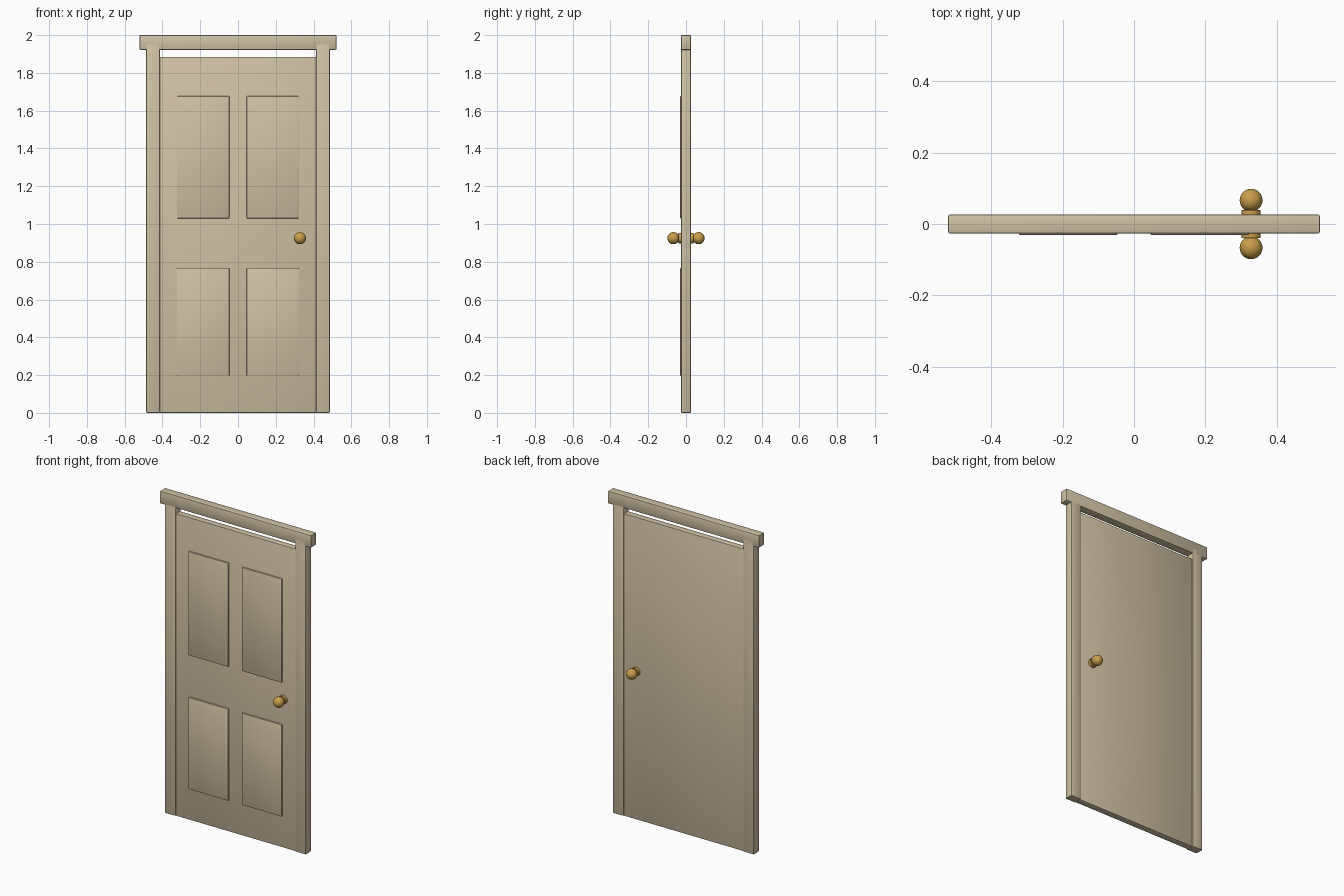
import bpy, math

if "Cube" in bpy.data.objects:
    bpy.data.objects.remove(bpy.data.objects["Cube"])


def material(name, rgb):
    m = bpy.data.materials.new(name)
    m.diffuse_color = (*rgb, 1)
    m.use_nodes = True
    m.node_tree.nodes["Principled BSDF"].inputs["Base Color"].default_value = m.diffuse_color
    return m


PAINT = material("beige_paint", (0.62, 0.535, 0.375))
BRASS = material("brass", (0.58, 0.34, 0.07))


def finish(ob, name, mat):
    ob.name = name
    ob.data.materials.append(mat)
    bpy.ops.object.shade_smooth_by_angle(angle=math.radians(35))
    return ob


def box(name, x, y, z, bevel):
    """Bevelled box from (min, max) pairs."""
    bpy.ops.mesh.primitive_cube_add(size=1)
    ob = bpy.context.object
    ob.location = [(a + b) / 2 for a, b in (x, y, z)]
    ob.scale = [b - a for a, b in (x, y, z)]
    bpy.ops.object.transform_apply(location=False, rotation=False, scale=True)
    mod = ob.modifiers.new("bevel", 'BEVEL')
    mod.width = bevel
    mod.segments = 2
    bpy.ops.object.modifier_apply(modifier=mod.name)
    return finish(ob, name, PAINT)


# Door leaf
box("door_leaf", (-0.415, 0.415), (-0.021, 0.021), (0.0, 1.885), 0.004)

# Frame: two jambs running into the head
for side, s in (("left", -1), ("right", 1)):
    x = sorted((s * 0.413, s * 0.486))
    box(f"{side}_jamb", x, (-0.0265, 0.0265), (0.0, 1.955), 0.005)
box("frame_head", (-0.521, 0.521), (-0.0265, 0.0265), (1.922, 2.0), 0.005)

# Raised panels on the front only
for side, s in (("left", -1), ("right", 1)):
    x = sorted((s * 0.046, s * 0.323))
    for row, z in (("lower", (0.195, 0.768)), ("upper", (1.03, 1.677))):
        box(f"{row}_{side}_panel", x, (-0.031, -0.015), z, 0.004)

# Knobs and round backplates on both faces
for face, s in (("front", -1), ("back", 1)):
    bpy.ops.mesh.primitive_cylinder_add(
        vertices=32, radius=0.027, depth=0.024,
        location=(0.328, s * 0.027, 0.925), rotation=(math.pi / 2, 0, 0))
    finish(bpy.context.object, f"{face}_backplate", BRASS)
    bpy.ops.mesh.primitive_uv_sphere_add(
        segments=32, ring_count=16, radius=0.032,
        location=(0.328, s * 0.0665, 0.925))
    finish(bpy.context.object, f"{face}_knob", BRASS)
